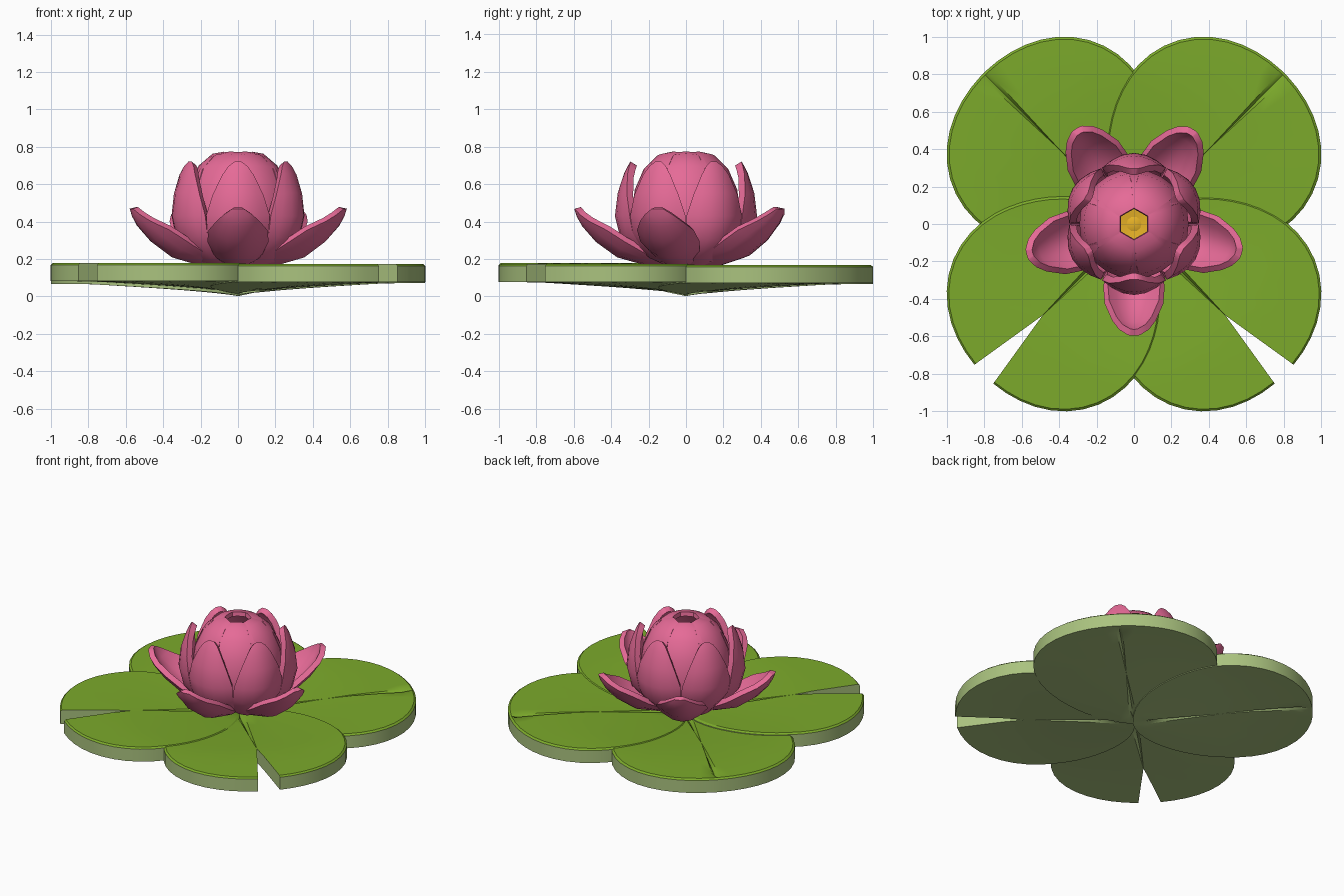
import bpy, bmesh, math
from math import sin, cos, radians, pi
from mathutils import Vector

if "Cube" in bpy.data.objects:
    bpy.data.objects.remove(bpy.data.objects["Cube"])


def material(name, rgb):
    m = bpy.data.materials.new(name)
    m.diffuse_color = (*rgb, 1)
    m.use_nodes = True
    m.node_tree.nodes["Principled BSDF"].inputs["Base Color"].default_value = m.diffuse_color
    return m


LEAF = material("leaf green", (0.20, 0.40, 0.024))
PALE = material("pale leaf underside", (0.40, 0.54, 0.21))
PINK = material("petal pink", (0.79, 0.145, 0.31))
GOLD = material("centre yellow", (0.88, 0.49, 0.022))


def make_object(name, bm, mats, angle=35, thickness=0):
    bmesh.ops.recalc_face_normals(bm, faces=bm.faces)
    me = bpy.data.meshes.new(name)
    bm.to_mesh(me)
    bm.free()
    for m in mats:
        me.materials.append(m)
    ob = bpy.data.objects.new(name, me)
    bpy.context.collection.objects.link(ob)
    bpy.ops.object.select_all(action='DESELECT')
    ob.select_set(True)
    bpy.context.view_layer.objects.active = ob
    if thickness:
        mod = ob.modifiers.new("thickness", 'SOLIDIFY')
        mod.thickness = thickness
        mod.offset = 0
        bpy.ops.object.modifier_apply(modifier=mod.name)
    bpy.ops.object.shade_smooth_by_angle(angle=radians(angle))
    return ob


# ---- lily pads: rounded outline, dished toward the middle of the plant ----
FRACTIONS = [0.3, 0.6, 0.85, 0.978, 1.0]


def outline(t):
    return 0.5745 + 0.0485 * cos(t) - 0.0025 * cos(2 * t) - 0.0185 * cos(3 * t)


def lily_pad(name, direction, lift, notched):
    heart = 0.692 if notched else 0.56      # inner end of the slit along the diagonal
    centre = 0.537                          # centre of the outline
    if notched:
        degs = [6.8] + list(range(15, 175, 8)) + [177, 180, 183] + list(range(193, 349, 8)) + [353.2]
    else:
        degs = [0, 2.2] + list(range(10, 175, 8)) + [177, 180, 183] + list(range(190, 355, 8)) + [357.8]
    a = radians(direction)
    bm = bmesh.new()

    def vert(u, v, top, edge, dent):
        d = math.hypot(u, v)
        z = 0.066 * min(1, d / 0.8) ** 0.7 + lift
        if top:
            z += 0.097 - (0.01 if edge else 0) - dent
        else:
            z += dent * 0.6
        return bm.verts.new((u * cos(a) - v * sin(a), u * sin(a) + v * cos(a), z))

    layers = []
    for top in (True, False):
        hub = vert(heart, 0, top, False, 0)
        cols = []
        for g in degs:
            t = radians(g)
            ou, ov = centre + outline(t) * cos(t), outline(t) * sin(t)
            col = [hub]
            for f in FRACTIONS:
                dent = 0.022 if g in (0, 180) and f < 0.9 else 0   # midrib crease
                col.append(vert(heart + (ou - heart) * f, ov * f, top, f == 1, dent))
            cols.append(col)
        layers.append(cols)
    n = len(degs)
    spans = [(i, i + 1) for i in range(n - 1)] + ([] if notched else [(n - 1, 0)])

    def face(vs, mat):
        bm.faces.new(vs).material_index = mat

    for k, cols in enumerate(layers):
        for i, j in spans:
            p, q = cols[i], cols[j]
            face((p[0], p[1], q[1]), k)
            for r in range(1, len(FRACTIONS)):
                face((p[r], p[r + 1], q[r + 1], q[r]), k)
    up, low = layers
    for i, j in spans:                       # rim
        face((up[i][-1], low[i][-1], low[j][-1], up[j][-1]), 1)
    if notched:                              # walls of the notch
        for i in (0, n - 1):
            for r in range(len(FRACTIONS)):
                face((up[i][r], up[i][r + 1], low[i][r + 1], low[i][r]), 1)
    make_object(name, bm, [LEAF, PALE], 30)


lily_pad("front_left_pad", 225, 0.015, True)
lily_pad("front_right_pad", 315, 0.010, True)
lily_pad("back_right_pad", 45, 0.005, False)
lily_pad("back_left_pad", 135, 0.0, False)


# ---- petals: a spine (radius, height, half width) cupped across its width ----
def petal_ring(name, spine, angles, cup, thickness):
    bm = bmesh.new()
    for deg in angles:
        a = radians(deg)
        rows = []
        for i, (r, z, w) in enumerate(spine):
            p, q = spine[max(i - 1, 0)], spine[min(i + 1, len(spine) - 1)]
            nrm = Vector((p[1] - q[1], q[0] - p[0])).normalized()
            row = []
            for s in (-1, -0.7, -0.35, 0, 0.35, 0.7, 1):
                off = cup * (w * s) ** 2
                x, y = r + nrm.x * off, w * s
                row.append(bm.verts.new((x * cos(a) - y * sin(a),
                                         x * sin(a) + y * cos(a), z + nrm.y * off)))
            rows.append(row)
        for lo, hi in zip(rows, rows[1:]):
            for j in range(6):
                bm.faces.new((lo[j], lo[j + 1], hi[j + 1], hi[j]))
    make_object(name, bm, [PINK], 40, thickness)


petal_ring("outer_petals", [
    (0.04, 0.165, 0.06), (0.20, 0.18, 0.115), (0.36, 0.225, 0.152), (0.47, 0.305, 0.145),
    (0.54, 0.385, 0.105), (0.568, 0.435, 0.07), (0.58, 0.472, 0.025)],
    (-90, -15, 58, 121, 196), 3.8, 0.036)
petal_ring("middle_petals", [
    (0.05, 0.16, 0.06), (0.22, 0.20, 0.12), (0.33, 0.31, 0.152), (0.36, 0.43, 0.158),
    (0.345, 0.55, 0.125), (0.312, 0.65, 0.075), (0.292, 0.69, 0.045), (0.28, 0.71, 0.015)],
    range(-90, 270, 60), 3.0, 0.04)
petal_ring("inner_petals", [
    (0.05, 0.16, 0.05), (0.18, 0.20, 0.12), (0.262, 0.32, 0.16), (0.278, 0.44, 0.17),
    (0.255, 0.58, 0.155), (0.20, 0.69, 0.12), (0.13, 0.75, 0.082), (0.072, 0.76, 0.042)],
    range(-60, 300, 60), 1.9, 0.028)

# ---- yellow flower centre with a small raised tip ----
bm = bmesh.new()
rings = []
for r, z in ((0.06, 0.18), (0.11, 0.66), (0.085, 0.69), (0.04, 0.685)):
    rings.append([bm.verts.new((r * cos(i * pi / 5), r * sin(i * pi / 5), z)) for i in range(10)])
tip = bm.verts.new((0, 0, 0.70))
bm.faces.new(rings[0])
for lo, hi in zip(rings, rings[1:]):
    for i in range(10):
        bm.faces.new((lo[i], lo[(i + 1) % 10], hi[(i + 1) % 10], hi[i]))
for i in range(10):
    bm.faces.new((rings[-1][i], rings[-1][(i + 1) % 10], tip))
make_object("flower_centre", bm, [GOLD], 20)
